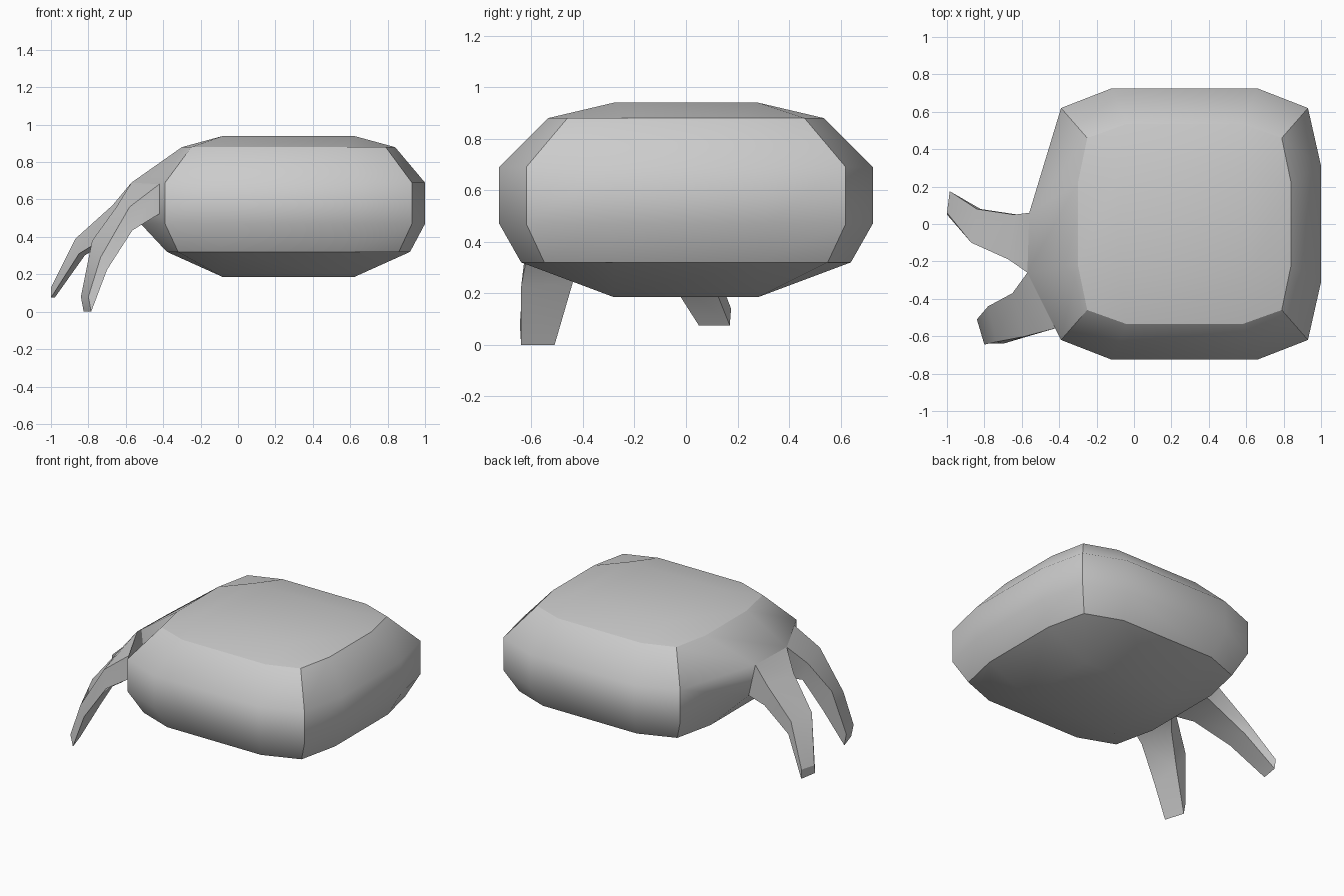
import bpy, bmesh
from itertools import product

if "Cube" in bpy.data.objects:
    bpy.data.objects.remove(bpy.data.objects["Cube"])


def finish(bm, name):
    bmesh.ops.recalc_face_normals(bm, faces=bm.faces)
    for f in bm.faces:
        f.smooth = True
    mesh = bpy.data.meshes.new(name)
    bm.to_mesh(mesh)
    bm.free()
    obj = bpy.data.objects.new(name, mesh)
    bpy.context.collection.objects.link(obj)
    return obj


# Rounded box body: a cube with three by three cells per side.
# Each layer: height, corner (x, y), side point (x, y), end point (x, y)
CX = 0.27
LAYERS = [
    (0.32, (0.59, 0.55), (0.65, 0.28), (0.35, 0.64)),
    (0.47, (0.66, 0.62), (0.73, 0.31), (0.39, 0.725)),
    (0.69, (0.66, 0.62), (0.73, 0.31), (0.39, 0.725)),
    (0.88, (0.52, 0.46), (0.57, 0.22), (0.31, 0.535)),
]
# The left side bulges out where the legs join
BULGE = {
    (0, 1, 2): (-0.57, -0.26, 0.69), (0, 2, 2): (-0.56, 0.06, 0.69),
    (0, 1, 1): (-0.52, -0.26, 0.47), (0, 2, 1): (-0.51, 0.06, 0.47),
}


def body_point(key):
    if key in BULGE:
        return BULGE[key]
    i, j, k = key
    z, corner, side, end = LAYERS[k]
    ox, oy = i in (0, 3), j in (0, 3)
    if ox and oy:
        x, y = corner
    elif ox:
        x, y = side
    elif oy:
        x, y = end
    else:
        x, y = 0.35, 0.28
        z = 0.94 if k == 3 else 0.185
    return (CX + (x if i > 1 else -x), y if j > 1 else -y, z)


bm = bmesh.new()
verts, keys = {}, {}
for key in product(range(4), repeat=3):
    if any(c in (0, 3) for c in key):
        verts[key] = bm.verts.new(body_point(key))
        keys[verts[key]] = key

for axis, level in product(range(3), (0, 3)):
    for u, v in product(range(3), repeat=2):
        if (axis, level, u, v) == (0, 0, 1, 1):
            continue  # the back leg grows from this cell
        ring = []
        for a, b in ((u, v), (u + 1, v), (u + 1, v + 1), (u, v + 1)):
            key = [a, b]
            key.insert(axis, level)
            ring.append(verts[tuple(key)])
        bm.faces.new(ring)

# Crisp lines along the twelve cube edges
for e in bm.edges:
    p, q = (keys[v] for v in e.verts)
    if sum(a == b and a in (0, 3) for a, b in zip(p, q)) >= 2:
        e.smooth = False
finish(bm, "body")


# Legs: four-sided bent tubes, open at the root
def leg(name, rings):
    bm = bmesh.new()
    loops = [[bm.verts.new(p) for p in r] for r in rings]
    for a, b in zip(loops, loops[1:]):
        for n in range(4):
            m = (n + 1) % 4
            bm.faces.new((a[n], a[m], b[m], b[n]))
    bm.faces.new(loops[-1])
    obj = finish(bm, name)
    bpy.context.view_layer.objects.active = obj
    obj.select_set(True)
    bpy.ops.object.shade_smooth_by_angle(angle=0.6)
    obj.select_set(False)


leg("front_leg", [
    [(-0.57, -0.26, 0.69), (-0.41, -0.555, 0.69), (-0.41, -0.555, 0.53), (-0.52, -0.26, 0.47)],
    [(-0.65, -0.37, 0.56), (-0.58, -0.60, 0.56), (-0.565, -0.60, 0.435), (-0.61, -0.37, 0.44)],
    [(-0.78, -0.44, 0.38), (-0.735, -0.63, 0.29), (-0.70, -0.64, 0.225), (-0.71, -0.44, 0.24)],
    [(-0.84, -0.51, 0.08), (-0.80, -0.645, 0.08), (-0.785, -0.64, 0.0), (-0.825, -0.51, 0.0)],
])
leg("back_leg", [
    [(-0.56, 0.06, 0.69), (-0.57, -0.26, 0.69), (-0.52, -0.26, 0.47), (-0.51, 0.06, 0.47)],
    [(-0.64, 0.05, 0.57), (-0.67, -0.19, 0.57), (-0.64, -0.19, 0.44), (-0.62, 0.05, 0.43)],
    [(-0.84, 0.08, 0.39), (-0.87, -0.10, 0.39), (-0.85, -0.10, 0.31), (-0.82, 0.08, 0.30)],
    [(-0.985, 0.175, 0.14), (-1.0, 0.06, 0.13), (-1.0, 0.05, 0.075), (-0.98, 0.17, 0.075)],
])
